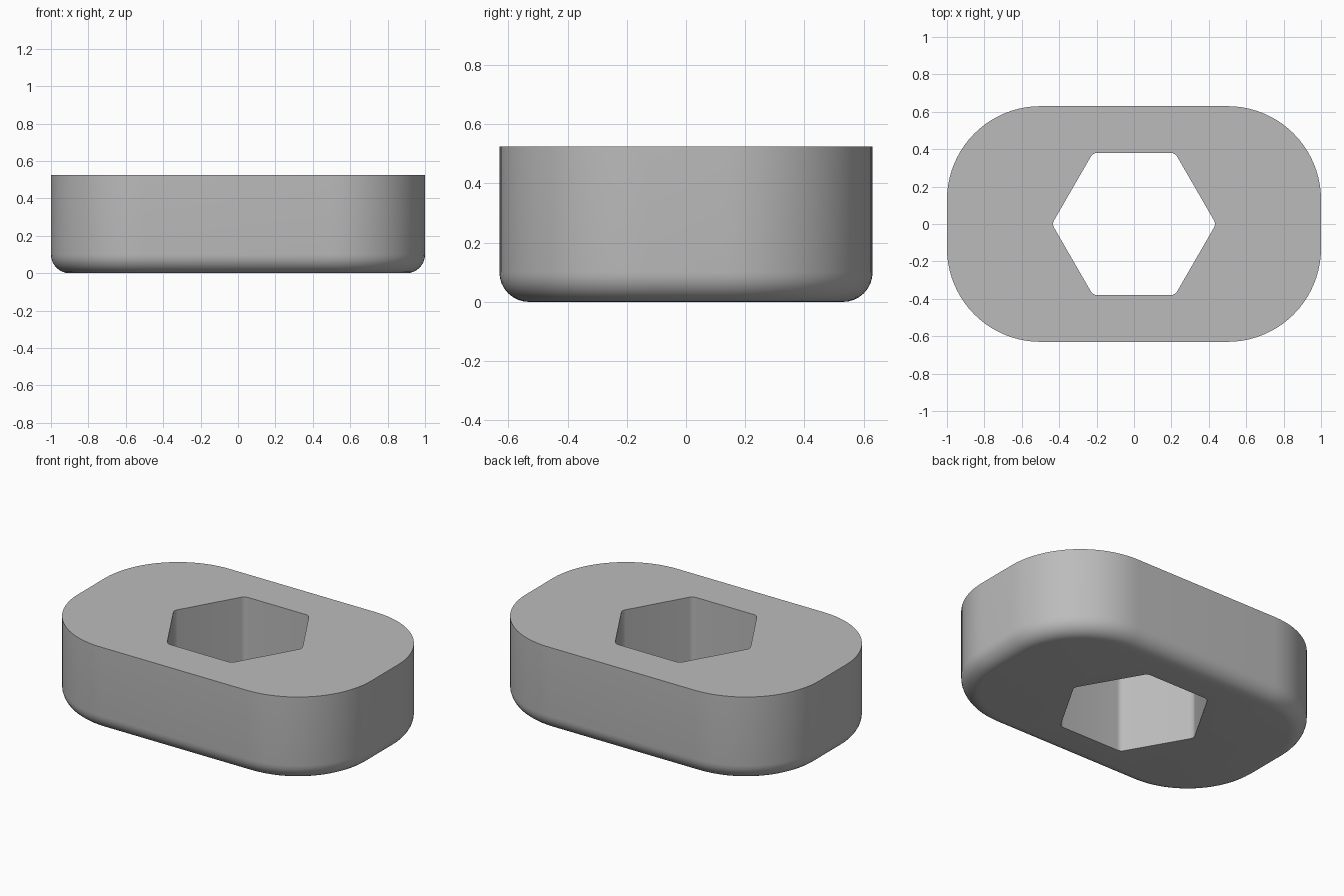
import bpy, bmesh
from math import sin, cos, pi, radians

if "Cube" in bpy.data.objects:
    bpy.data.objects.remove(bpy.data.objects["Cube"])

HEIGHT = 0.525
HALF_X, HALF_Y, CORNER = 1.0, 0.63, 0.5
FILLET = 0.1
HEX_APOTHEM, HEX_ROUND = 0.38, 0.04


def rounded_outline(centres, radius, steps):
    """Counterclockwise outline with an arc round each corner centre."""
    n = len(centres)
    span = 2 * pi / n
    points = []
    for cx, cy, facing in centres:
        for i in range(steps + 1):
            a = facing - span / 2 + span * i / steps
            points.append((cx + radius * cos(a), cy + radius * sin(a)))
    return points


def add_ring(bm, points, z):
    return [bm.verts.new((x, y, z)) for x, y in points]


def bridge(bm, low, high):
    n = len(low)
    for i in range(n):
        j = (i + 1) % n
        bm.faces.new((low[i], low[j], high[j], high[i]))


def ring_edges(bm, ring):
    return [bm.edges.get((ring[i - 1], ring[i])) for i in range(len(ring))]


# Corner centres of the body outline and of the hexagonal hole
cx, cy = HALF_X - CORNER, HALF_Y - CORNER
body_corners = [(cx, cy, pi / 4), (-cx, cy, 3 * pi / 4),
                (-cx, -cy, 5 * pi / 4), (cx, -cy, 7 * pi / 4)]
reach = (HEX_APOTHEM - HEX_ROUND) / cos(pi / 6)
hex_corners = [(reach * cos(k * pi / 3), reach * sin(k * pi / 3), k * pi / 3)
               for k in range(6)]

bm = bmesh.new()

# Outer wall with a rounded lower edge
rings = []
for i in range(9):
    a = pi / 2 * i / 8
    inset = FILLET * (1 - sin(a))
    outline = rounded_outline(body_corners, CORNER - inset, 20)
    rings.append(add_ring(bm, outline, FILLET * (1 - cos(a))))
rings.append(add_ring(bm, rounded_outline(body_corners, CORNER, 20), HEIGHT))
for low, high in zip(rings, rings[1:]):
    bridge(bm, low, high)

# Hexagonal through hole
hole = rounded_outline(hex_corners, HEX_ROUND, 6)
hole_low, hole_high = add_ring(bm, hole, 0), add_ring(bm, hole, HEIGHT)
bridge(bm, hole_high, hole_low)

# Flat top and underside around the hole
for outer, inner in ((rings[0], hole_low), (rings[-1], hole_high)):
    bmesh.ops.triangle_fill(bm, use_beauty=True,
                            edges=ring_edges(bm, outer) + ring_edges(bm, inner))
bmesh.ops.recalc_face_normals(bm, faces=bm.faces[:])

mesh = bpy.data.meshes.new("spacer_body")
bm.to_mesh(mesh)
bm.free()
body = bpy.data.objects.new("spacer_body", mesh)
bpy.context.collection.objects.link(body)

# Plain grey material
grey = bpy.data.materials.new("plain_grey")
grey.use_nodes = True
colour = (0.5, 0.5, 0.5, 1)
grey.diffuse_color = colour
grey.node_tree.nodes["Principled BSDF"].inputs["Base Color"].default_value = colour
mesh.materials.append(grey)

# Smooth curves, crisp rims
bpy.ops.object.select_all(action="DESELECT")
body.select_set(True)
bpy.context.view_layer.objects.active = body
bpy.ops.object.shade_smooth_by_angle(angle=radians(30))
